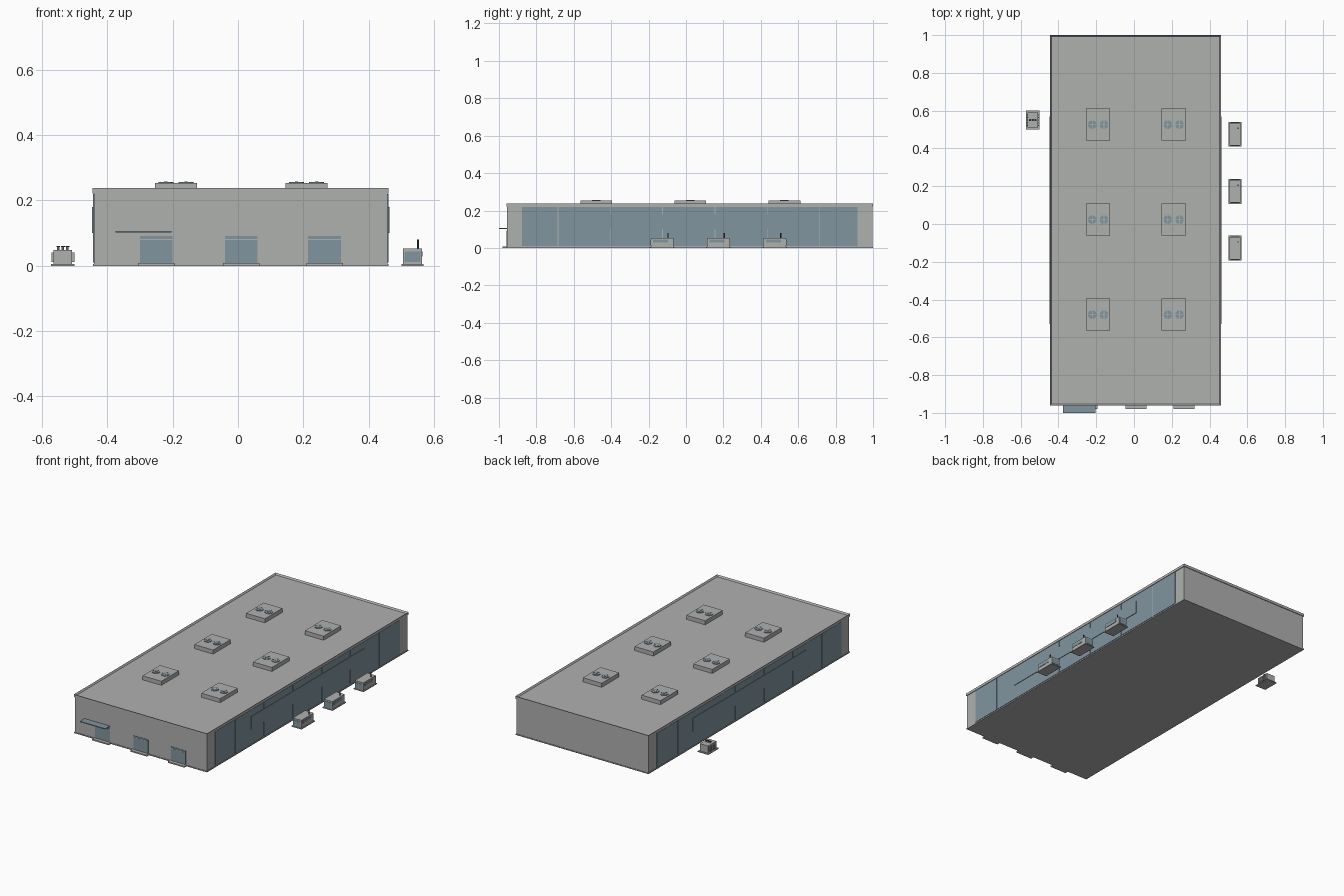
import bpy, bmesh
from mathutils import Matrix, Vector

if "Cube" in bpy.data.objects:
    bpy.data.objects.remove(bpy.data.objects["Cube"], do_unlink=True)


def material(name, colour):
    m = bpy.data.materials.new(name)
    m.use_nodes = True
    m.diffuse_color = (*colour, 1)
    m.node_tree.nodes["Principled BSDF"].inputs["Base Color"].default_value = (*colour, 1)
    return m


GREY = material("light grey", (0.43, 0.44, 0.43))
BLUE = material("blue grey glass", (0.22, 0.30, 0.35))
DARK = material("dark grey", (0.06, 0.065, 0.07))


def finish(bm, name, mat):
    mesh = bpy.data.meshes.new(name)
    bm.to_mesh(mesh)
    bm.free()
    mesh.materials.append(mat)
    ob = bpy.data.objects.new(name, mesh)
    bpy.context.collection.objects.link(ob)
    return ob


def box(name, x, y, z, mat):
    """Box from (low, high) ranges on each axis."""
    bm = bmesh.new()
    size = Vector((x[1] - x[0], y[1] - y[0], z[1] - z[0]))
    mid = Vector((x[0] + x[1], y[0] + y[1], z[0] + z[1])) / 2
    bmesh.ops.create_cube(bm, size=1, matrix=Matrix.Translation(mid) @ Matrix.Diagonal(size).to_4x4())
    return finish(bm, name, mat)


def around(c, half):
    return (c - half, c + half)


def cylinder(name, x, y, z, radius, mat, sides=16):
    bm = bmesh.new()
    bmesh.ops.create_cone(bm, cap_ends=True, segments=sides, radius1=radius, radius2=radius,
                          depth=z[1] - z[0], matrix=Matrix.Translation((x, y, (z[0] + z[1]) / 2)))
    return finish(bm, name, mat)


CX, CY = 0.008, 0.02
HX, HY = 0.449, 0.976
ROOF = 0.228

# Hall walls, plinth and the coping with a sunken roof
box("walls", around(CX, HX), around(CY, HY), (0, 0.225), GREY)
box("plinth", around(CX, HX + 0.003), around(CY, HY + 0.003), (0, 0.006), GREY)
coping = box("roof_coping", around(CX, HX + 0.004), around(CY, HY + 0.004), (0.222, 0.238), GREY)
bm = bmesh.new()
bm.from_mesh(coping.data)
bm.normal_update()
top = [f for f in bm.faces if f.normal.z > 0.9]
bmesh.ops.inset_region(bm, faces=top, thickness=0.01)
bmesh.ops.translate(bm, verts=top[0].verts, vec=(0, 0, ROOF - 0.238))
bm.to_mesh(coping.data)
bm.free()

# Glazed long sides: panes between narrow seams, with a raised middle band
seams = [-0.88] + [-0.685 + 0.28 * i for i in range(6)] + [0.92]
for side, name in ((1, "left"), (-1, "right")):
    face = CX + side * HX
    for i, (a, b) in enumerate(zip(seams, seams[1:])):
        box(f"{name}_glass_{i}", around(face, 0.003), (a + 0.002, b - 0.002), (0.01, 0.22), BLUE)
    box(f"{name}_glass_band", around(face, 0.006), (-0.53, 0.57), (0.1, 0.18), BLUE)

# Front doors with steps, and one canopy
FRONT = CY - HY
for i, x in enumerate((-0.25, 0.01, 0.265)):
    box(f"door_{i}", around(x, 0.05), around(FRONT, 0.003), (0.008, 0.092), BLUE)
    box(f"door_rail_{i}", around(x, 0.05), around(FRONT, 0.004), (0.079, 0.082), GREY)
    box(f"door_step_{i}", around(x, 0.056), (-0.98, FRONT), (0, 0.008), GREY)
box("canopy", (-0.375, -0.203), (-1, FRONT), (0.102, 0.107), BLUE)

# Rooftop coolers, each with two fans
for x in (-0.19, 0.21):
    for y in (-0.48, 0.023, 0.526):
        box("roof_cooler", around(x, 0.064), around(y, 0.085), (ROOF, 0.253), GREY)
        for fx in (x - 0.031, x + 0.031):
            cylinder("cooler_fan", fx, y, (0.253, 0.256), 0.023, BLUE)
            box("fan_bar", around(fx, 0.023), around(y, 0.002), (0.255, 0.257), GREY)
            box("fan_bar", around(fx, 0.002), around(y, 0.023), (0.255, 0.257), GREY)
            cylinder("fan_hub", fx, y, (0.255, 0.2575), 0.005, GREY, 8)

# Generators along the left side
for y in (-0.128, 0.173, 0.475):
    box("generator_base", around(0.534, 0.034), around(y, 0.066), (0, 0.005), GREY)
    box("generator_body", around(0.534, 0.029), around(y, 0.06), (0.005, 0.053), GREY)
    for end in (-1, 1):
        box("generator_grille", around(0.534, 0.024), around(y + end * 0.06, 0.002), (0.012, 0.044), BLUE)
    box("generator_vent", around(0.563, 0.002), around(y - 0.008, 0.04), (0.028, 0.044), BLUE)
    cylinder("generator_exhaust", 0.551, y + 0.032, (0.05, 0.08), 0.0035, DARK, 10)

# Transformer on the right side, with cooling fins and bushings
TX, TY = -0.536, 0.55
box("transformer_base", around(TX, 0.036), around(TY, 0.051), (0, 0.005), GREY)
box("transformer_body", around(TX, 0.028), around(TY, 0.04), (0.005, 0.049), GREY)
for side in (-1, 1):
    for i in range(5):
        box("transformer_fin", around(TX + side * 0.03, 0.005), around(TY + (i - 2) * 0.014, 0.003),
            (0.012, 0.041), GREY)
for i in (-1, 0, 1):
    cylinder("transformer_bushing", TX + i * 0.014, TY, (0.048, 0.058), 0.004, GREY, 10)
    cylinder("bushing_cap", TX + i * 0.014, TY, (0.057, 0.061), 0.006, DARK, 10)
